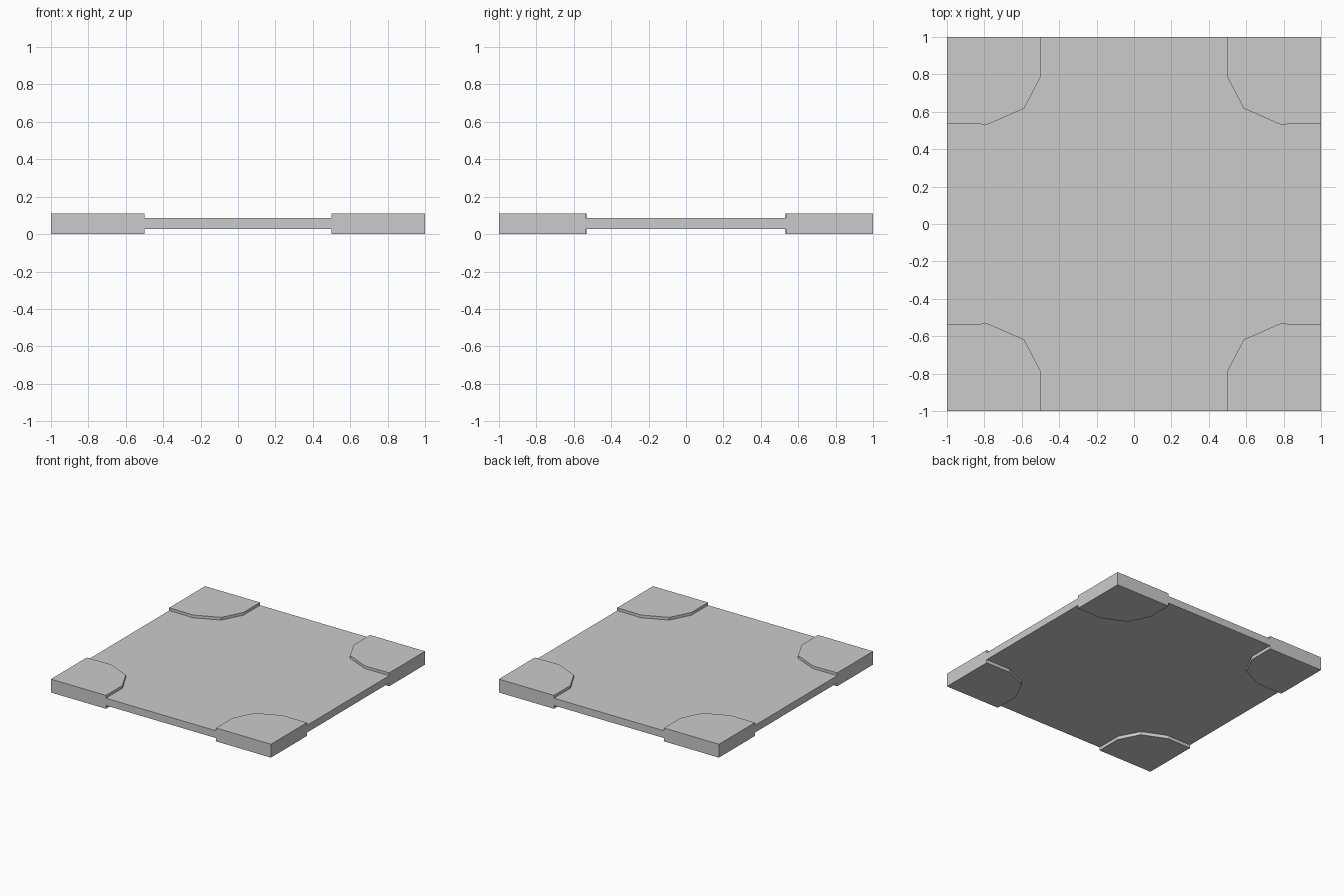
import bpy, bmesh

if "Cube" in bpy.data.objects:
    bpy.data.objects.remove(bpy.data.objects["Cube"])

# Heights: pad bottom, slab bottom, slab top, pad top
Z = (0.0, 0.027, 0.087, 0.11)
# Inner edge of one corner pad, from the x side to the y side
ARC = [(1, 0.535), (0.78, 0.533), (0.587, 0.618), (0.5, 0.785), (0.5, 1)]

bm = bmesh.new()


def face(points):
    bm.faces.new([bm.verts.new(p) for p in points])


def cap(outline, z):
    face([(x, y, z) for x, y in outline])


def wall(a, b, z0, z1):
    face([(*a, z0), (*b, z0), (*b, z1), (*a, z1)])


# Corner pads: thick blocks stepping above and below the slab
slab = []
for sx, sy in ((1, 1), (-1, 1), (-1, -1), (1, -1)):
    arc = [(x * sx, y * sy) for x, y in ARC]
    corner = (sx, sy)
    for z in (Z[0], Z[3]):
        cap(arc + [corner], z)
    for a, b in zip(arc, arc[1:]):
        wall(a, b, Z[0], Z[1])
        wall(a, b, Z[2], Z[3])
    for a in (arc[0], arc[-1]):
        for z0, z1 in zip(Z, Z[1:]):
            wall(a, corner, z0, z1)
    slab.append(arc if sx * sy > 0 else arc[::-1])

# Thin slab between the pads, with its four outer edges
outline = [p for arc in slab for p in arc]
for z in (Z[1], Z[2]):
    cap(outline, z)
for i, arc in enumerate(slab):
    wall(arc[-1], slab[(i + 1) % 4][0], Z[1], Z[2])

# Weld into one closed shell and merge the coplanar strips
bmesh.ops.remove_doubles(bm, verts=bm.verts[:], dist=1e-4)
bmesh.ops.dissolve_limit(bm, angle_limit=0.01, verts=bm.verts[:], edges=bm.edges[:])
bmesh.ops.recalc_face_normals(bm, faces=bm.faces[:])

mesh = bpy.data.meshes.new("corner_padded_panel")
bm.to_mesh(mesh)
bm.free()
bpy.context.collection.objects.link(bpy.data.objects.new("corner_padded_panel", mesh))
